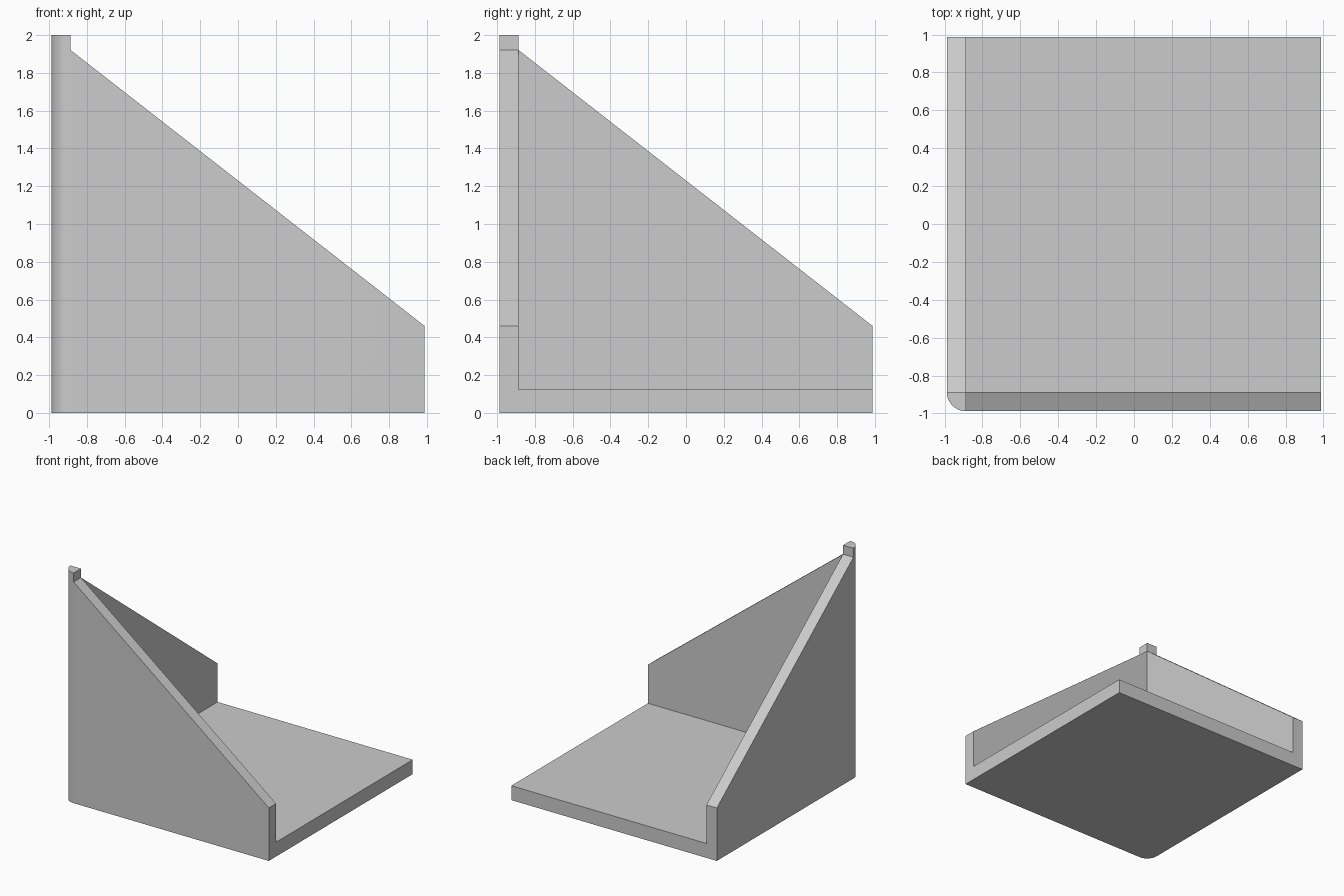
import bpy, bmesh, math
from mathutils import Vector

cube = bpy.data.objects.get("Cube")
if cube:
    bpy.data.objects.remove(cube, do_unlink=True)

HALF = 0.988      # half the footprint
WALL = 0.1        # wall thickness and corner radius
INNER = WALL - HALF
FLOOR = 0.125     # floor thickness
TOP = 2.0         # corner post height
HIGH, LOW = 1.922, 0.46   # ends of the sloping wall tops
OUT = 0.2         # cutter overshoot

grey = bpy.data.materials.new("plain grey")
grey.use_nodes = True
colour = (0.6, 0.6, 0.6, 1)
grey.diffuse_color = colour
grey.node_tree.nodes["Principled BSDF"].inputs["Base Color"].default_value = colour


def prism(name, profile, direction):
    """Extrude a closed profile along a direction into a solid."""
    bm = bmesh.new()
    face = bm.faces.new([bm.verts.new(p) for p in profile])
    extruded = bmesh.ops.extrude_face_region(bm, geom=[face], use_keep_orig=True)
    moved = [g for g in extruded["geom"] if isinstance(g, bmesh.types.BMVert)]
    bmesh.ops.translate(bm, verts=moved, vec=Vector(direction))
    bmesh.ops.recalc_face_normals(bm, faces=bm.faces)
    mesh = bpy.data.meshes.new(name)
    bm.to_mesh(mesh)
    bm.free()
    mesh.materials.append(grey)
    obj = bpy.data.objects.new(name, mesh)
    bpy.context.collection.objects.link(obj)
    return obj


# Solid block with one rounded vertical corner
steps = 16
arc = [math.pi + math.pi / 2 * i / steps for i in range(steps + 1)]
outline = [(INNER + WALL * math.cos(a), INNER + WALL * math.sin(a), 0) for a in arc]
outline += [(HALF, -HALF, 0), (HALF, HALF, 0), (-HALF, HALF, 0)]
bracket = prism("corner_bracket", outline, (0, 0, TOP))

# Space above the floor and inside the walls
far = HALF + OUT
room = prism("room_cutter", [(INNER, INNER, FLOOR), (far, INNER, FLOOR),
                             (far, far, FLOOR), (INNER, far, FLOOR)], (0, 0, TOP))

# Sloping tops of the front wall and the right wall
end = LOW - OUT * (HIGH - LOW) / (HALF - INNER)
slope = [(INNER, HIGH), (far, end), (far, TOP + OUT), (INNER, TOP + OUT)]
reach = WALL + 2 * OUT
front = prism("front_wall_cutter", [(u, -far, z) for u, z in slope], (0, reach, 0))
side = prism("right_wall_cutter", [(-far, u, z) for u, z in slope], (reach, 0, 0))

bpy.ops.object.select_all(action="DESELECT")
bracket.select_set(True)
bpy.context.view_layer.objects.active = bracket
for cutter in (room, front, side):
    cutter.hide_render = True
    mod = bracket.modifiers.new(cutter.name, "BOOLEAN")
    mod.operation = "DIFFERENCE"
    mod.solver = "EXACT"
    mod.object = cutter
    bpy.ops.object.modifier_apply(modifier=mod.name)
    bpy.data.objects.remove(cutter, do_unlink=True)

bpy.ops.object.shade_smooth_by_angle(angle=math.radians(30))
